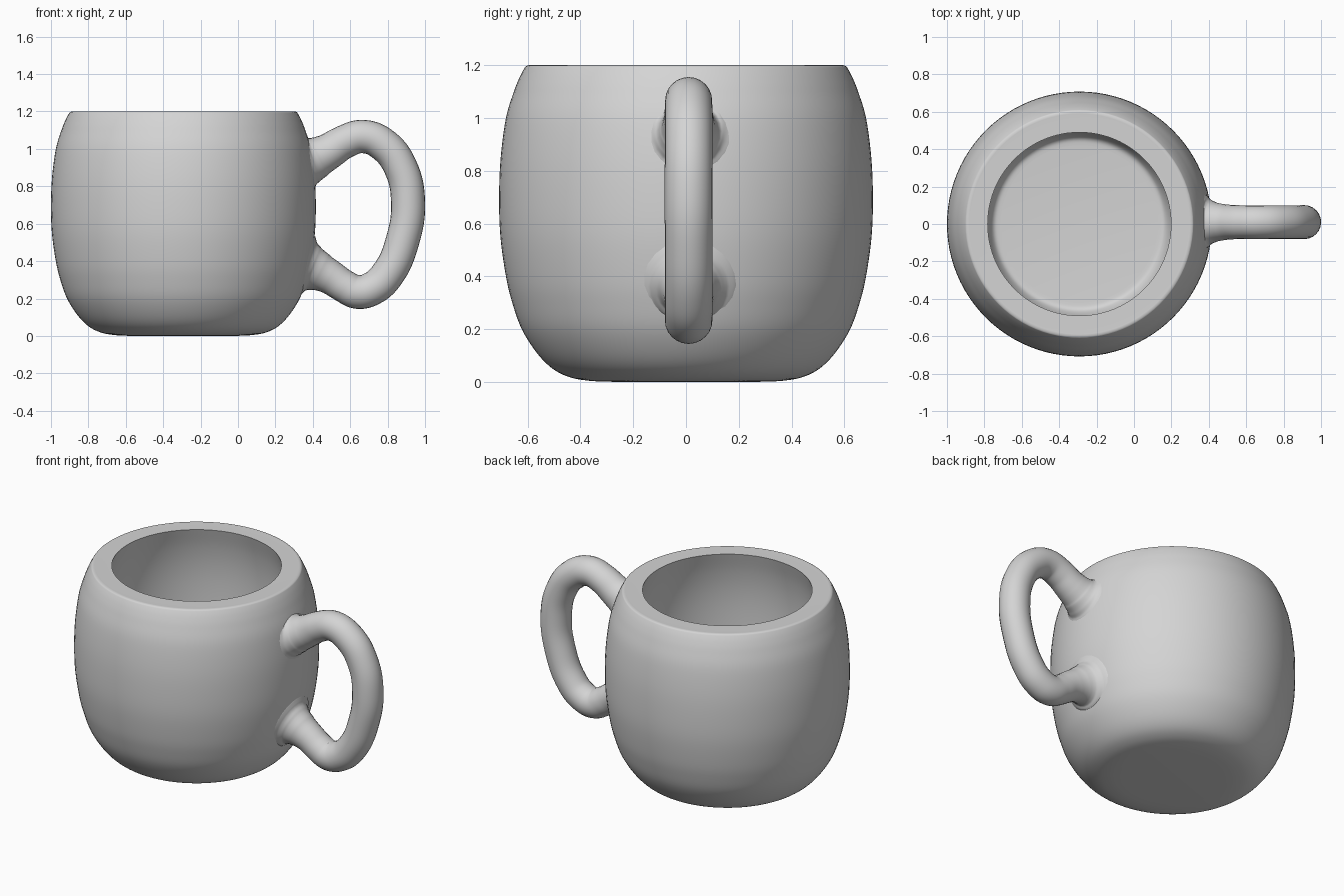
import bpy
import bmesh
from math import pi, radians
from mathutils import Vector
from mathutils.geometry import interpolate_bezier

if "Cube" in bpy.data.objects:
    bpy.data.objects.remove(bpy.data.objects["Cube"], do_unlink=True)

CENTRE_X = -0.292
HANDLE_Y = 0.01

# Single glaze colour
glaze = bpy.data.materials.new("grey_glaze")
glaze.use_nodes = True
colour = (0.66, 0.66, 0.66, 1)
glaze.diffuse_color = colour
glaze.node_tree.nodes["Principled BSDF"].inputs["Base Color"].default_value = colour


def smooth_path(points, steps=6):
    """Rounded path through a few (radius, height) points."""
    pts = [Vector((r, 0, z)) for r, z in points]
    slope = [(pts[min(i + 1, len(pts) - 1)] - pts[max(i - 1, 0)]) / 6
             for i in range(len(pts))]
    path = [pts[0]]
    for i in range(len(pts) - 1):
        a, b = pts[i], pts[i + 1]
        path += interpolate_bezier(a, a + slope[i], b - slope[i + 1], b, steps)[1:]
    return path


def finish(obj, angle):
    bpy.ops.object.select_all(action="DESELECT")
    obj.select_set(True)
    bpy.context.view_layer.objects.active = obj
    if obj.type == "CURVE":
        bpy.ops.object.convert(target="MESH")
    bpy.ops.object.shade_smooth_by_angle(angle=radians(angle))


# Cup body: outer wall, softened flat rim, rounded hollow and flat floor
outer = [(0.3, 0.001), (0.37, 0.005), (0.44, 0.018), (0.505, 0.05),
         (0.565, 0.11), (0.622, 0.2), (0.658, 0.3), (0.682, 0.4),
         (0.703, 0.55), (0.708, 0.7), (0.702, 0.85), (0.682, 1.0),
         (0.652, 1.1), (0.63, 1.155), (0.612, 1.189), (0.605, 1.197),
         (0.595, 1.2), (0.585, 1.2)]
inner = [(0.49, 1.2), (0.522, 1.08), (0.543, 0.95), (0.552, 0.8), (0.55, 0.6),
         (0.536, 0.42), (0.512, 0.28), (0.49, 0.2), (0.47, 0.152),
         (0.45, 0.132), (0.42, 0.127)]
profile = ([Vector((0, 0, 0))] + smooth_path(outer) + smooth_path(inner)
           + [Vector((0, 0, 0.127))])
bm = bmesh.new()
verts = [bm.verts.new(p) for p in profile]
edges = [bm.edges.new(pair) for pair in zip(verts, verts[1:])]
bmesh.ops.spin(bm, geom=verts + edges, cent=(0, 0, 0), axis=(0, 0, 1),
               angle=2 * pi, steps=96, use_merge=True)
bmesh.ops.remove_doubles(bm, verts=bm.verts, dist=0.0001)
bmesh.ops.recalc_face_normals(bm, faces=bm.faces)
mesh = bpy.data.meshes.new("cup_body")
bm.to_mesh(mesh)
bm.free()
body = bpy.data.objects.new("cup_body", mesh)
body.location.x = CENTRE_X
bpy.context.collection.objects.link(body)
mesh.materials.append(glaze)
finish(body, 40)

# Handle: round tube (x, z, radius) flaring out flat against the cup wall
path = [(0.386, 0.944, 0.18), (0.396, 0.946, 0.15), (0.412, 0.95, 0.123),
        (0.44, 0.962, 0.106), (0.49, 0.988, 0.095), (0.57, 1.038, 0.09),
        (0.67, 1.066, 0.089), (0.78, 1.02, 0.09), (0.87, 0.9, 0.09),
        (0.909, 0.72, 0.091), (0.88, 0.51, 0.09), (0.8, 0.33, 0.09),
        (0.72, 0.255, 0.09), (0.64, 0.235, 0.09), (0.57, 0.265, 0.088),
        (0.5, 0.312, 0.09), (0.45, 0.338, 0.101), (0.41, 0.355, 0.121),
        (0.388, 0.362, 0.15), (0.378, 0.365, 0.18)]
curve = bpy.data.curves.new("handle", "CURVE")
curve.dimensions = "3D"
curve.bevel_depth = 1
curve.bevel_resolution = 10
curve.resolution_u = 8
curve.use_fill_caps = True
spline = curve.splines.new("BEZIER")
spline.radius_interpolation = "CARDINAL"
spline.bezier_points.add(len(path) - 1)
for point, (x, z, radius) in zip(spline.bezier_points, path):
    point.co = (x, HANDLE_Y, z)
    point.radius = radius
    point.handle_left_type = point.handle_right_type = "AUTO"
curve.materials.append(glaze)
handle = bpy.data.objects.new("handle", curve)
bpy.context.collection.objects.link(handle)
finish(handle, 60)

# Wrap the flared ends round the curved wall
for vert in handle.data.vertices:
    co = vert.co
    weight = min(max((0.5 - co.x) / 0.08, 0), 1)
    joint_z = min((path[0][1], path[-1][1]), key=lambda z: abs(z - co.z))
    co.x -= 0.7 * weight * ((co.y - HANDLE_Y) ** 2 + (co.z - joint_z) ** 2)
